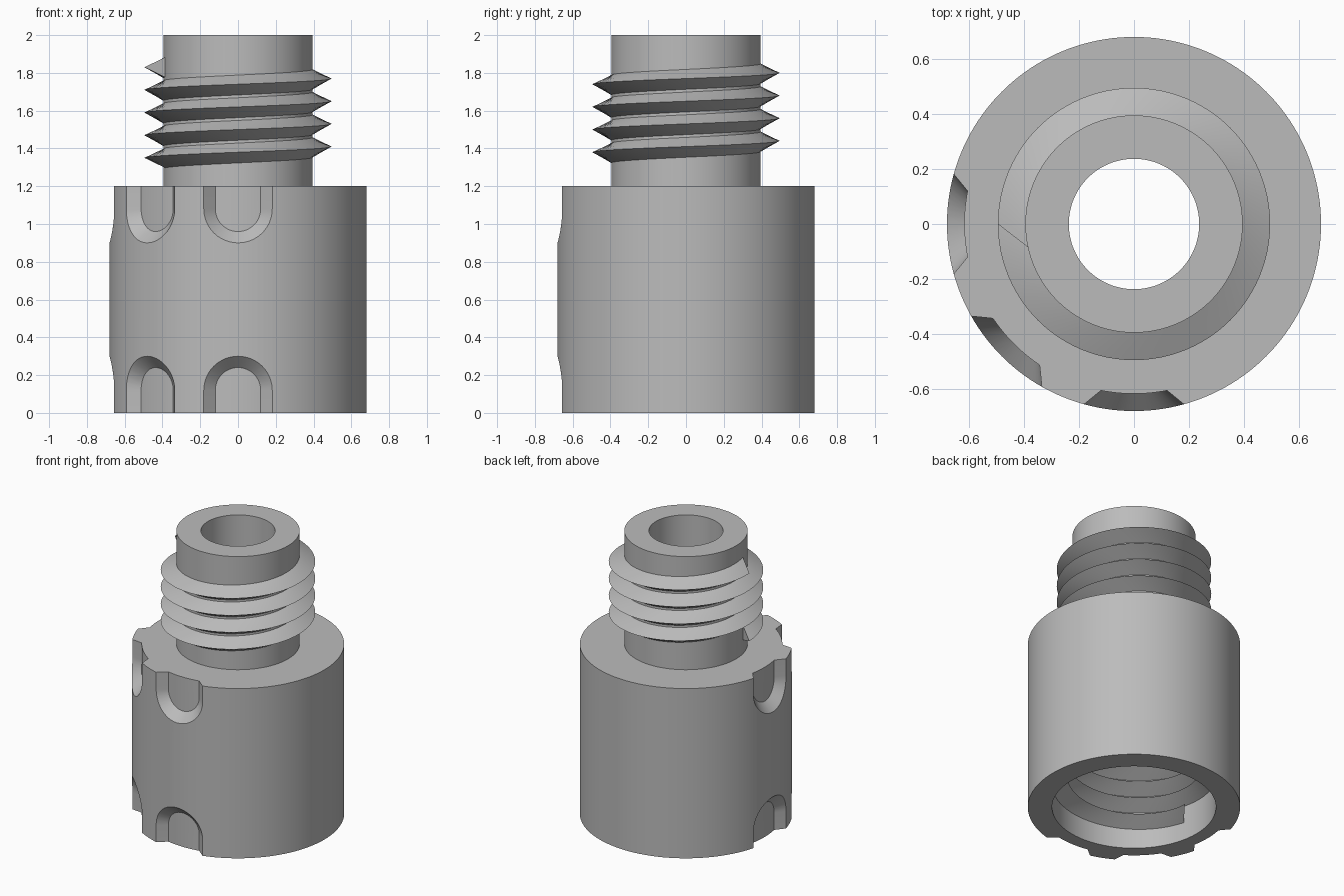
import bpy, bmesh
from math import sin, cos, pi, radians, asin

if "Cube" in bpy.data.objects:
    bpy.data.objects.remove(bpy.data.objects["Cube"])

BODY_R, BODY_H, NECK_R, BORE_R, SOCKET_R = 0.68, 1.2, 0.395, 0.237, 0.525
PITCH = 0.12

grey = bpy.data.materials.new("plain_grey")
grey.use_nodes = True
colour = (0.5, 0.5, 0.5, 1)
grey.diffuse_color = colour
grey.node_tree.nodes["Principled BSDF"].inputs["Base Color"].default_value = colour


def polar(r, a, z):
    return (r * cos(a), r * sin(a), z)


def finish(bm, name):
    bmesh.ops.recalc_face_normals(bm, faces=bm.faces[:])
    mesh = bpy.data.meshes.new(name)
    bm.to_mesh(mesh)
    bm.free()
    mesh.materials.append(grey)
    obj = bpy.data.objects.new(name, mesh)
    bpy.context.collection.objects.link(obj)
    return obj


def activate(obj):
    bpy.ops.object.select_all(action='DESELECT')
    obj.select_set(True)
    bpy.context.view_layer.objects.active = obj


def smooth(obj):
    activate(obj)
    bpy.ops.object.shade_smooth_by_angle(angle=radians(25))


def bridge(bm, rings, closed):
    """Join successive closed loops of vertices with quads."""
    pairs = list(zip(rings, rings[1:])) + ([(rings[-1], rings[0])] if closed else [])
    for a, b in pairs:
        for i in range(len(a)):
            j = (i + 1) % len(a)
            bm.faces.new((a[i], a[j], b[j], b[i]))


def lathe(name, profile, steps=160):
    bm = bmesh.new()
    rings = [[bm.verts.new(polar(r, 2 * pi * s / steps, z)) for r, z in profile]
             for s in range(steps)]
    bridge(bm, rings, True)
    return finish(bm, name)


def thread(name, root, crest, z0, turns=4, half=0.055, steps=96):
    """Helical V ridge with slanted end faces, sunk slightly into its wall."""
    bm = bmesh.new()
    sink = 0.004 if root < crest else -0.004
    lead = radians(13)
    rings = []
    for s in range(turns * steps + 1):
        a = pi + 2 * pi * s / steps
        z = z0 + PITCH * s / steps
        rings.append([bm.verts.new(polar(root - sink, a + lead, z - half)),
                      bm.verts.new(polar(crest, a, z)),
                      bm.verts.new(polar(root - sink, a + lead, z + half))])
    bridge(bm, rings, False)
    bm.faces.new(rings[0])
    bm.faces.new(rings[-1])
    return finish(bm, name)


def add_notch(bm, angle, at_top, cols=24):
    """Round-ended slot with a curved floor and flared walls."""
    def layer(r, w):
        low, high = [], []
        for k in range(cols + 1):
            t = pi * k / cols
            a = angle + asin(w * cos(t) / r)
            for row, z in ((low, 1.08 - w * sin(t)), (high, BODY_H + 0.1)):
                row.append(bm.verts.new(polar(r, a, z if at_top else BODY_H - z)))
        return low, high

    low_in, high_in = layer(0.617, 0.12)
    low_out, high_out = layer(0.743, 0.24)
    for k in range(cols):
        bridge(bm, [[row[i] for row in (low_in, high_in, high_out, low_out)]
                    for i in (k, k + 1)], False)
    for i in (0, cols):
        bm.faces.new([row[i] for row in (low_in, high_in, high_out, low_out)])


# Turned body: collar, neck, through bore and lower socket
body = lathe("body", [(BORE_R, 2), (NECK_R, 2), (NECK_R, BODY_H), (BODY_R, BODY_H),
                      (BODY_R, 0), (SOCKET_R, 0), (SOCKET_R, 0.8), (BORE_R, 0.8)])

# Grip notches at both rims, on the front right quarter
bm = bmesh.new()
for degrees in (180, 225, 270):
    for at_top in (True, False):
        add_notch(bm, radians(degrees), at_top)
cutter = finish(bm, "notch_cutter")
cutter.hide_render = True
cut = body.modifiers.new("notches", 'BOOLEAN')
cut.operation = 'DIFFERENCE'
cut.solver = 'EXACT'
cut.object = cutter
activate(body)
bpy.ops.object.modifier_apply(modifier=cut.name)
bpy.data.objects.remove(cutter)
smooth(body)

# Threads on the neck and inside the socket
smooth(thread("outer_thread", NECK_R, 0.495, 1.35))
smooth(thread("inner_thread", SOCKET_R, 0.425, 0.18))
